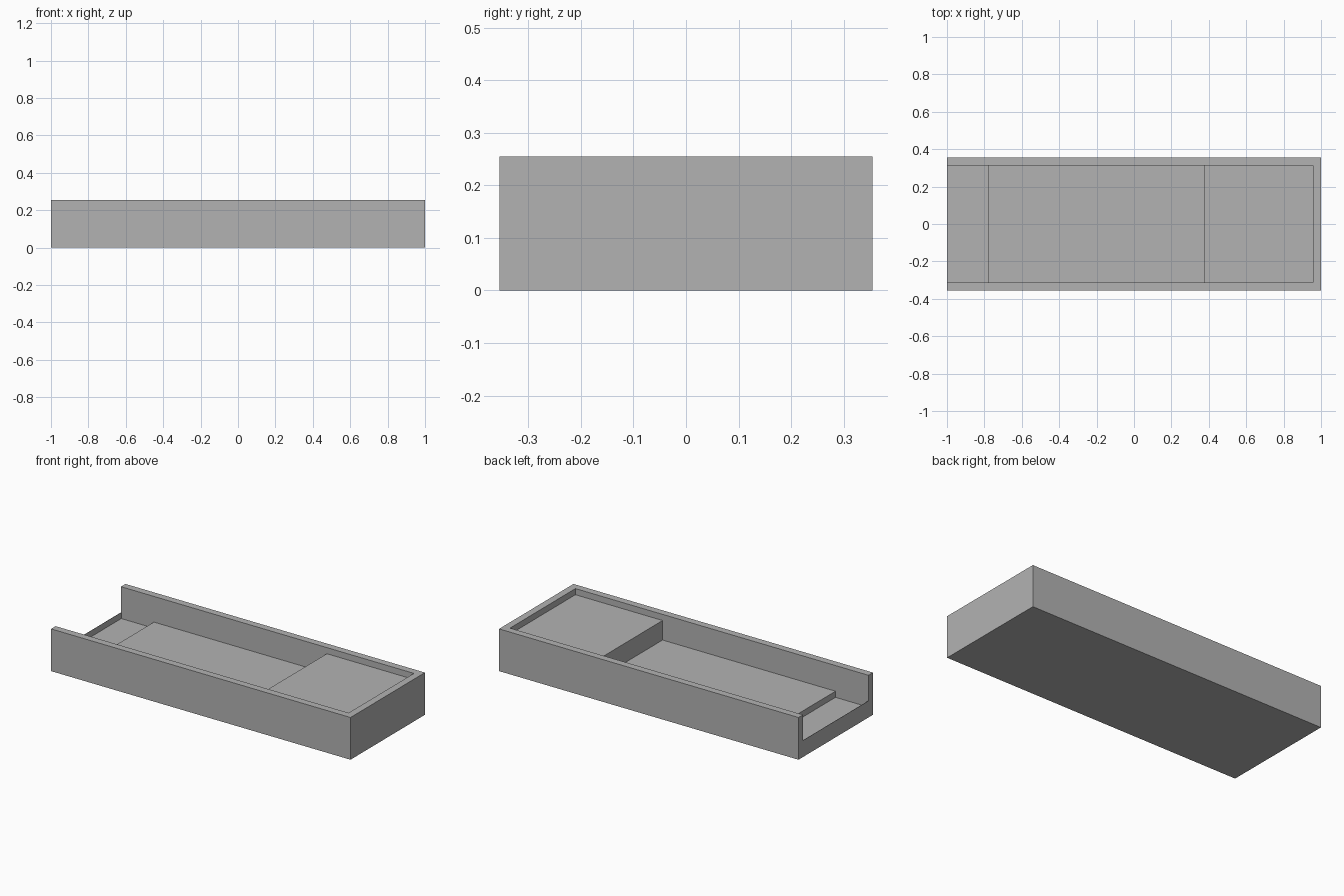
import bpy
import bmesh

if "Cube" in bpy.data.objects:
    bpy.data.objects.remove(bpy.data.objects["Cube"])

# Overall sizes
HALF_L, HALF_W, HEIGHT = 1.0, 0.355, 0.255
WALL = 0.043
LIP = 0.002

grey = bpy.data.materials.new("plain grey")
grey.diffuse_color = (0.45, 0.45, 0.45, 1.0)
grey.use_nodes = True
grey.node_tree.nodes["Principled BSDF"].inputs["Base Color"].default_value = grey.diffuse_color


def extrude_profile(name, profile, half_width):
    """Extrude an x-z outline symmetrically along y."""
    bm = bmesh.new()
    face = bm.faces.new([bm.verts.new((x, -half_width, z)) for x, z in profile])
    new = bmesh.ops.extrude_face_region(bm, geom=[face])["geom"]
    verts = [v for v in new if isinstance(v, bmesh.types.BMVert)]
    bmesh.ops.translate(bm, verts=verts, vec=(0, 2 * half_width, 0))
    bmesh.ops.recalc_face_normals(bm, faces=bm.faces)
    mesh = bpy.data.meshes.new(name)
    bm.to_mesh(mesh)
    bm.free()
    mesh.materials.append(grey)
    obj = bpy.data.objects.new(name, mesh)
    bpy.context.collection.objects.link(obj)
    return obj


# Solid outer block
tray = extrude_profile("stepped_tray", [
    (-HALF_L, 0), (HALF_L, 0), (HALF_L, HEIGHT), (-HALF_L, HEIGHT)], HALF_W)

# Cavity: thin lip at the open end, low floor, middle step, high step
cavity = extrude_profile("cavity_cutter", [
    (-1.1, 0.10), (-HALF_L + LIP, 0.10), (-HALF_L + LIP, 0.063),
    (-0.78, 0.063), (-0.78, 0.10), (0.375, 0.10), (0.375, 0.218),
    (HALF_L - WALL, 0.218), (HALF_L - WALL, 0.4), (-1.1, 0.4)], HALF_W - WALL)
cavity.hide_render = True
cavity.display_type = 'WIRE'

cut = tray.modifiers.new("cavity", 'BOOLEAN')
cut.operation = 'DIFFERENCE'
cut.solver = 'EXACT'
cut.object = cavity
